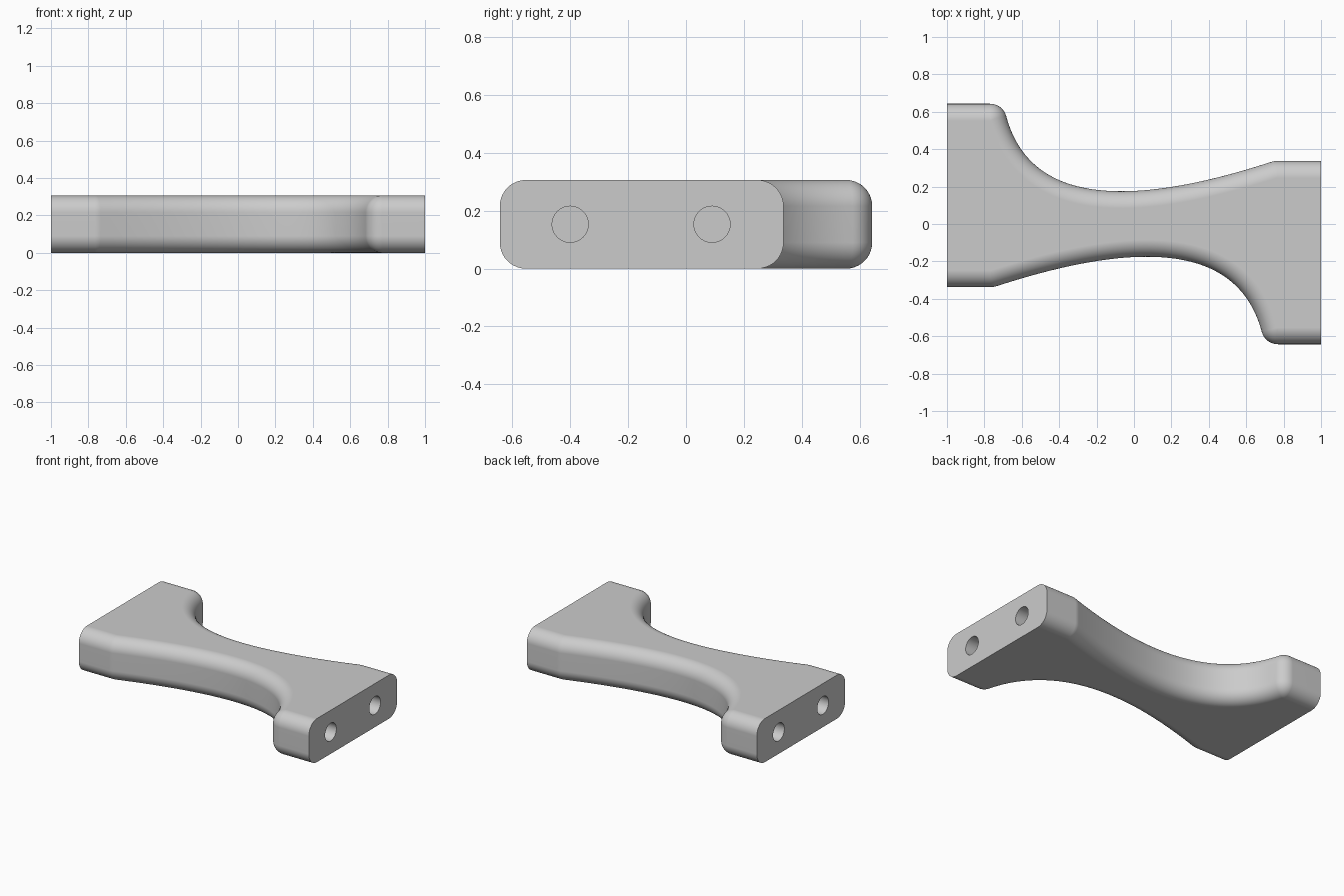
import bpy, bmesh
from math import sin, cos, pi, radians
from mathutils import Vector, Matrix

HEIGHT, ROUND = 0.306, 0.09
cube = bpy.data.objects.get("Cube")
if cube:
    bpy.data.objects.remove(cube)

grey = bpy.data.materials.new("light grey")
grey.use_nodes = True
grey.diffuse_color = (0.6, 0.6, 0.6, 1)
bsdf = next(n for n in grey.node_tree.nodes if n.type == 'BSDF_PRINCIPLED')
bsdf.inputs["Base Color"].default_value = (0.6, 0.6, 0.6, 1)


def arc(cx, cy, r, start, end, n):
    """Points on an arc, each with its outward normal."""
    out = []
    for i in range(n + 1):
        a = radians(start + (end - start) * i / n)
        normal = Vector((cos(a), sin(a)))
        out.append((Vector((cx, cy)) + normal * r, normal))
    return out


def bezier(a, b, c, d, n):
    """Inner points of a cubic curve, each with its outward normal."""
    out = []
    for i in range(1, n):
        t = i / n
        s = 1 - t
        p = a * s**3 + b * 3 * s * s * t + c * 3 * s * t * t + d * t**3
        v = ((b - a) * s * s + (c - b) * 2 * s * t + (d - c) * t * t).normalized()
        out.append((p, Vector((-v.y, v.x))))
    return out


# Half of the outline: wide foot, rounded corner, waist curve, narrow foot
up = Vector((0, 1))
corner = arc(-0.77, 0.553, ROUND, 90, 15, 10)
bend = arc(0.765, 0.237, 0.1, 108, 90, 4)
a, na = corner[-1]
d, nd = bend[0]
waist = bezier(a, a + Vector((na.y, -na.x)) * 0.48,
               d - Vector((nd.y, -nd.x)) * 0.82, d, 48)
half = [(Vector((-1, 0.643)), up)] + corner + waist + bend + [(Vector((1, 0.337)), up)]
outline = half + [(-p, -n) for p, n in half]

# Inset and height of each layer, giving rounded long edges and flat ends
steps = [pi / 2 * i / 10 for i in range(11)]
lower = [(ROUND * (1 - sin(t)), ROUND * (1 - cos(t))) for t in steps]
layers = lower + [(inset, HEIGHT - z) for inset, z in reversed(lower)]

# Bracket body
bm = bmesh.new()
rings = [[bm.verts.new((*(p - n * inset), z)) for p, n in outline] for inset, z in layers]
count = len(outline)
for r0, r1 in zip(rings, rings[1:]):
    for i in range(count):
        j = (i + 1) % count
        bm.faces.new((r0[i], r0[j], r1[j], r1[i]))
bm.faces.new(rings[0])
bm.faces.new(rings[-1])
bmesh.ops.remove_doubles(bm, verts=bm.verts, dist=0.0001)
end_edges = [e for e in bm.edges if len(e.link_faces) == 2
             and all(abs(f.normal.x) > 0.999 or
                     all(abs(abs(v.co.x) - 1) < 0.0001 for v in f.verts)
                     for f in e.link_faces)]
bmesh.ops.dissolve_edges(bm, edges=end_edges, use_verts=False)
bmesh.ops.recalc_face_normals(bm, faces=bm.faces)
mesh = bpy.data.meshes.new("bracket_body")
bm.to_mesh(mesh)
bm.free()
body = bpy.data.objects.new("bracket_body", mesh)
bpy.context.collection.objects.link(body)
mesh.materials.append(grey)

# Two blind bolt holes in each end
bm = bmesh.new()
for side in (1, -1):
    for y in (-0.4, 0.09):
        place = Matrix.Translation((side, side * y, HEIGHT / 2)) @ Matrix.Rotation(pi / 2, 4, 'Y')
        bmesh.ops.create_cone(bm, cap_ends=True, segments=40, radius1=0.0625,
                              radius2=0.0625, depth=0.5, matrix=place)
cut_mesh = bpy.data.meshes.new("hole_cutter")
bm.to_mesh(cut_mesh)
bm.free()
cut_mesh.materials.append(grey)
cutter = bpy.data.objects.new("hole_cutter", cut_mesh)
bpy.context.collection.objects.link(cutter)
cutter.hide_render = True

bpy.ops.object.select_all(action='DESELECT')
body.select_set(True)
bpy.context.view_layer.objects.active = body
holes = body.modifiers.new("holes", 'BOOLEAN')
holes.operation = 'DIFFERENCE'
holes.solver = 'EXACT'
holes.object = cutter
bpy.ops.object.modifier_apply(modifier=holes.name)
bpy.data.objects.remove(cutter)

# Smooth the rounded walls, keep the ends and flat faces crisp
bpy.ops.object.shade_smooth_by_angle(angle=radians(35))
weighted = body.modifiers.new("even_shading", 'WEIGHTED_NORMAL')
weighted.keep_sharp = True
